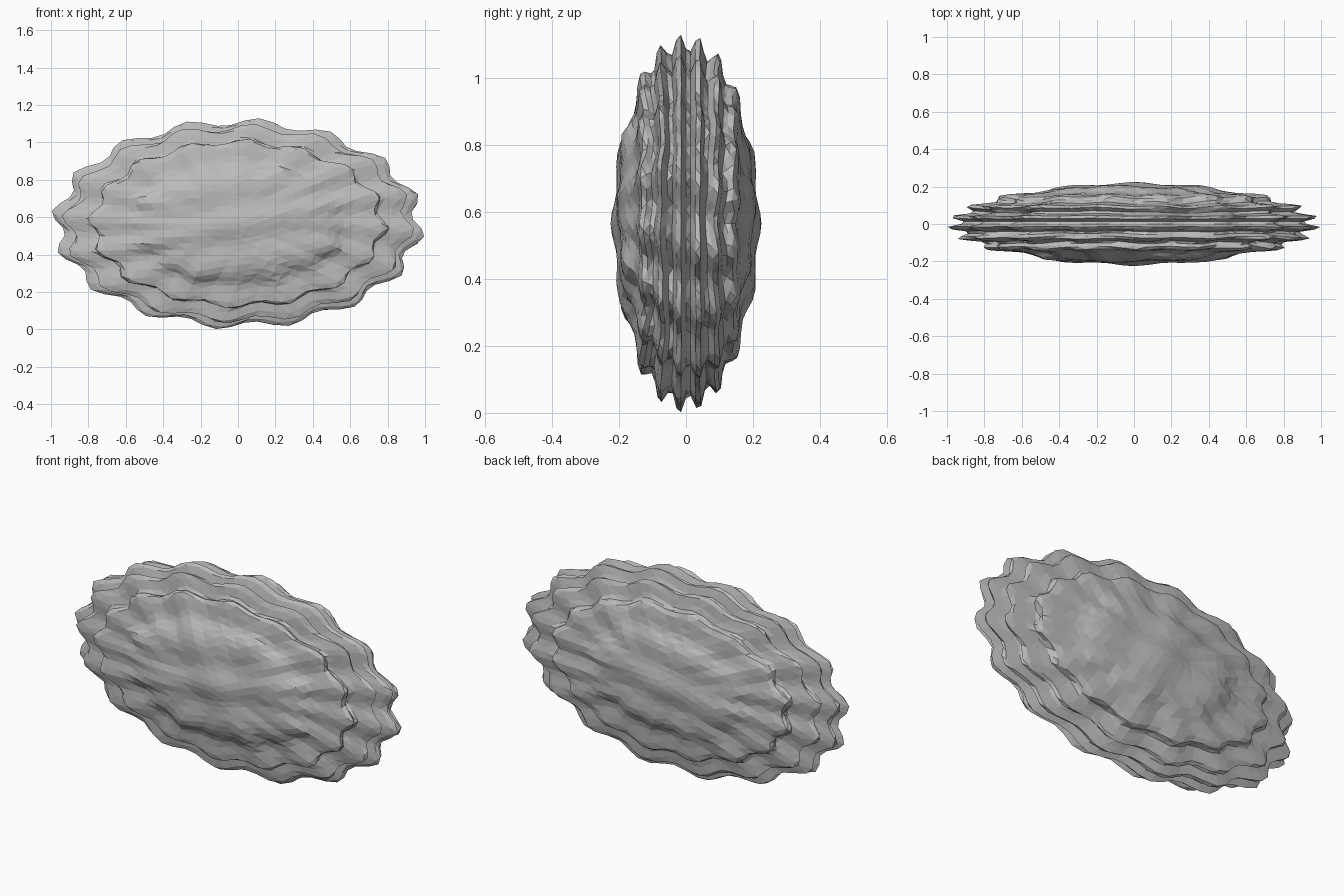
import bpy, bmesh, math
from mathutils import Vector

cube = bpy.data.objects.get("Cube")
if cube:
    bpy.data.objects.remove(cube)

SCALE = Vector((1.012, 0.225, 0.572))  # half sizes of the flattened stone
CENTRE = Vector((0, 0, 0.565))
RIDGE_STEP = 0.265                     # front-back spacing of the ridges
RIDGE_DEPTH = 0.1
KNOB_COUNT = 16                        # knobs around each ridge
KNOB_DEPTH = 0.075


def hollow(phase):
    """0 on a crest, 1 in a hollow."""
    return (1 - math.cos(phase)) / 2


def radius(d):
    """Ridged and knobbed rim, blending into dimpled front and back faces."""
    lon = math.atan2(d.z, d.x) + math.radians(7)
    rim = 1 - d.y ** 4
    ridge = hollow(math.tau * (d.y + 0.09) / RIDGE_STEP)
    knob = hollow(KNOB_COUNT * lon + 2 * d.y)
    dimple = (hollow(16 * d.x + 5 * d.z) + hollow(16 * d.z - 5 * d.x)) / 2
    return (1 - rim * (RIDGE_DEPTH * ridge + KNOB_DEPTH * knob)
            - (1 - rim) * 0.12 * dimple)


# Grey stone colour
stone = bpy.data.materials.new("stone_grey")
stone.use_nodes = True
grey = (0.5, 0.5, 0.5, 1)
stone.diffuse_color = grey
bsdf = stone.node_tree.nodes["Principled BSDF"]
bsdf.inputs["Base Color"].default_value = grey
bsdf.inputs["Roughness"].default_value = 0.9

# Knobbly sphere, flattened into a lens
bm = bmesh.new()
bmesh.ops.create_icosphere(bm, subdivisions=5, radius=1)
for v in bm.verts:
    d = Vector((v.co.x, v.co.z, -v.co.y)).normalized()
    v.co = d * radius(d) * SCALE + CENTRE
bmesh.ops.recalc_face_normals(bm, faces=bm.faces)

mesh = bpy.data.meshes.new("knobbly_stone")
bm.to_mesh(mesh)
bm.free()
mesh.materials.append(stone)
body = bpy.data.objects.new("knobbly_stone", mesh)
bpy.context.collection.objects.link(body)
